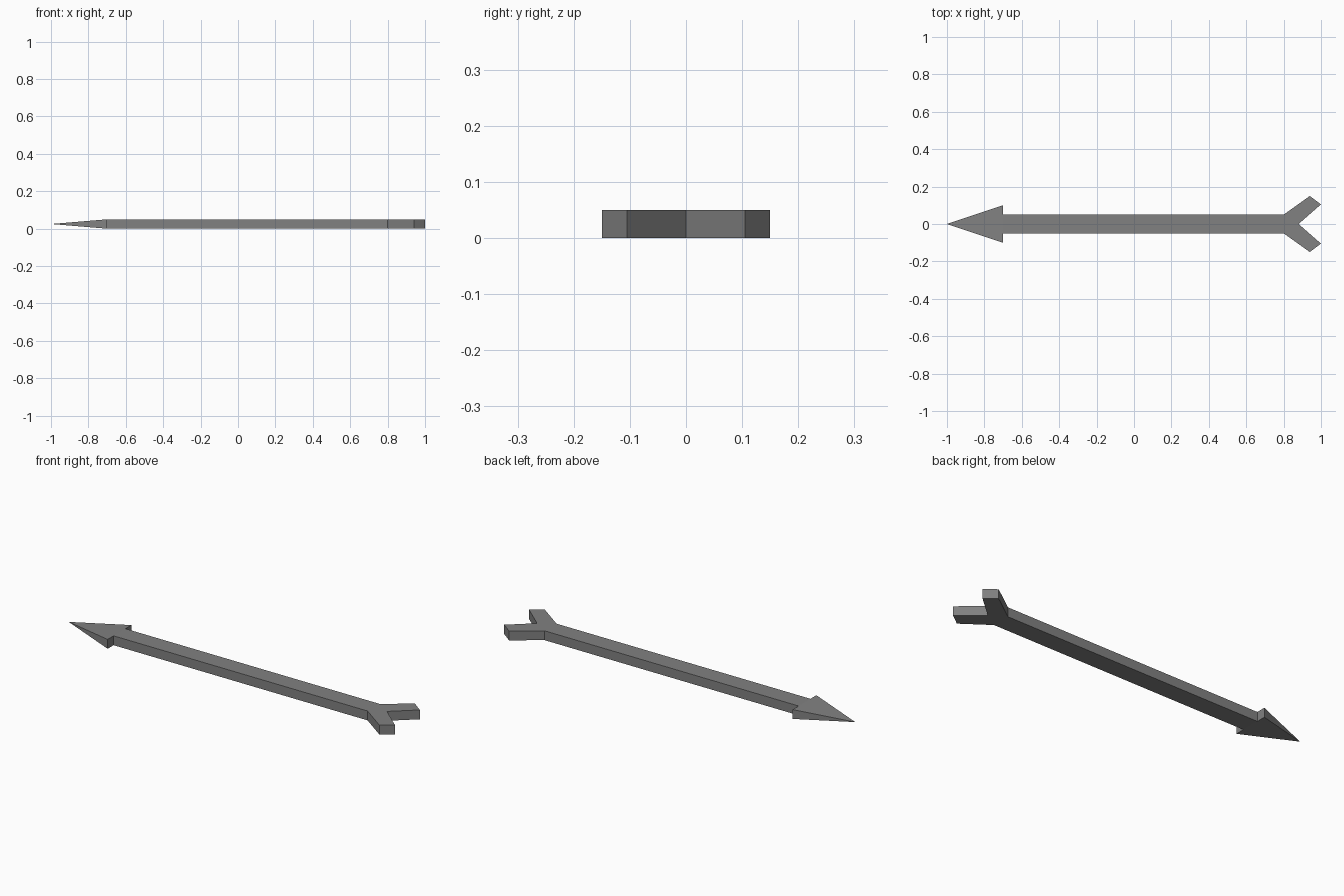
import bpy
import bmesh

cube = bpy.data.objects.get("Cube")
if cube:
    bpy.data.objects.remove(cube, do_unlink=True)

THICK = 0.05

grey = bpy.data.materials.new("mid_grey")
grey.use_nodes = True
colour = (0.22, 0.22, 0.22, 1)
grey.diffuse_color = colour
grey.node_tree.nodes["Principled BSDF"].inputs["Base Color"].default_value = colour


def finish(name, bm):
    bmesh.ops.recalc_face_normals(bm, faces=bm.faces)
    mesh = bpy.data.meshes.new(name)
    bm.to_mesh(mesh)
    bm.free()
    mesh.materials.append(grey)
    obj = bpy.data.objects.new(name, mesh)
    bpy.context.collection.objects.link(obj)
    return obj


# Shaft and forked tail: one outline, mirrored across y and extruded
half = [(-0.7, 0.05), (0.8, 0.05), (0.94, 0.15), (1.0, 0.105)]
outline = half + [(0.88, 0)] + [(x, -y) for x, y in reversed(half)]
bm = bmesh.new()
base = bm.faces.new([bm.verts.new((x, y, 0)) for x, y in outline])
top = bmesh.ops.extrude_face_region(bm, geom=[base], use_keep_orig=True)
bmesh.ops.translate(bm, vec=(0, 0, THICK),
                    verts=[v for v in top["geom"] if isinstance(v, bmesh.types.BMVert)])
finish("shaft_with_forked_tail", bm)

# Arrowhead: flat pyramid that tapers to a point
bm = bmesh.new()
back = [bm.verts.new((-0.7, y, z))
        for y, z in ((-0.1, 0), (0.1, 0), (0.1, THICK), (-0.1, THICK))]
tip = bm.verts.new((-1, 0, THICK / 2))
bm.faces.new(back)
for i in range(4):
    bm.faces.new((back[i], back[(i + 1) % 4], tip))
finish("arrowhead", bm)
